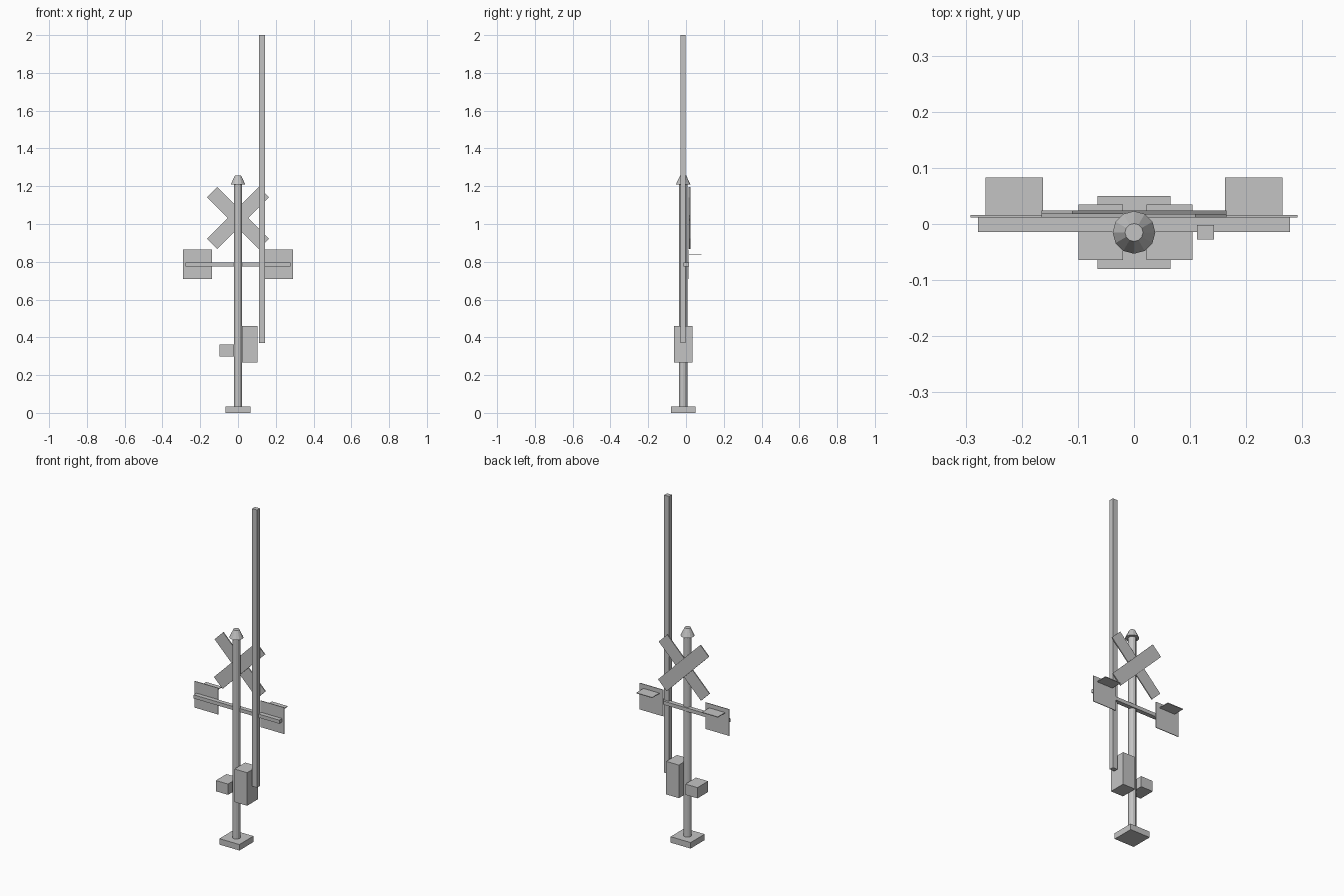
import bpy
import math

if "Cube" in bpy.data.objects:
    bpy.data.objects.remove(bpy.data.objects["Cube"])

grey = bpy.data.materials.new("plain grey")
grey.diffuse_color = (0.55, 0.55, 0.55, 1)
grey.use_nodes = True
grey.node_tree.nodes["Principled BSDF"].inputs["Base Color"].default_value = grey.diffuse_color
POLE_Y = -0.015


def finish(name):
    ob = bpy.context.object
    ob.name = name
    ob.data.materials.append(grey)
    return ob


def box(name, x, y, z, angle=0.0):
    """Box from (min, max) ranges, optionally turned about the y axis."""
    ranges = (x, y, z)
    bpy.ops.mesh.primitive_cube_add(
        size=1, location=[(a + b) / 2 for a, b in ranges])
    ob = finish(name)
    size = [b - a for a, b in ranges]
    for v in ob.data.vertices:
        v.co = [c * s for c, s in zip(v.co, size)]
    ob.rotation_euler.y = angle
    return ob


def cone(name, r1, r2, z0, z1):
    bpy.ops.mesh.primitive_cone_add(
        vertices=12, radius1=r1, radius2=r2, depth=z1 - z0,
        location=(0, POLE_Y, (z0 + z1) / 2))
    return finish(name)


# Post with foot and tapered cap
box("base_plate", (-0.065, 0.065), (-0.08, 0.05), (0, 0.035))
cone("post", 0.022, 0.022, 0.03, 1.212)
cone("post_cap", 0.038, 0.016, 1.21, 1.257)

# Crossed boards, one behind the other
for name, y0, turn in (("front_cross_board", 0.012, -1), ("back_cross_board", 0.018, 1)):
    box(name, (-0.194, 0.194), (y0, y0 + 0.006), (0.993, 1.071), turn * math.pi / 4)

# Lamp bar with a backing panel and visor on each side
box("lamp_bar", (-0.278, 0.278), (-0.014, 0.012), (0.776, 0.797))
for side, s in (("left", -1), ("right", 1)):
    px = sorted((s * 0.137, s * 0.291))
    vx = sorted((s * 0.162, s * 0.265))
    box(side + "_lamp_panel", px, (0.012, 0.016), (0.709, 0.864))
    box(side + "_lamp_visor", vx, (0.016, 0.083), (0.835, 0.839))

# Gate mechanism, counterweight and raised arm
box("gate_motor_box", (0.022, 0.104), (-0.064, 0.035), (0.267, 0.461))
box("counterweight", (-0.099, -0.02), (-0.064, 0.035), (0.298, 0.361))
box("gate_arm", (0.112, 0.143), (-0.028, -0.002), (0.37, 2.0))
